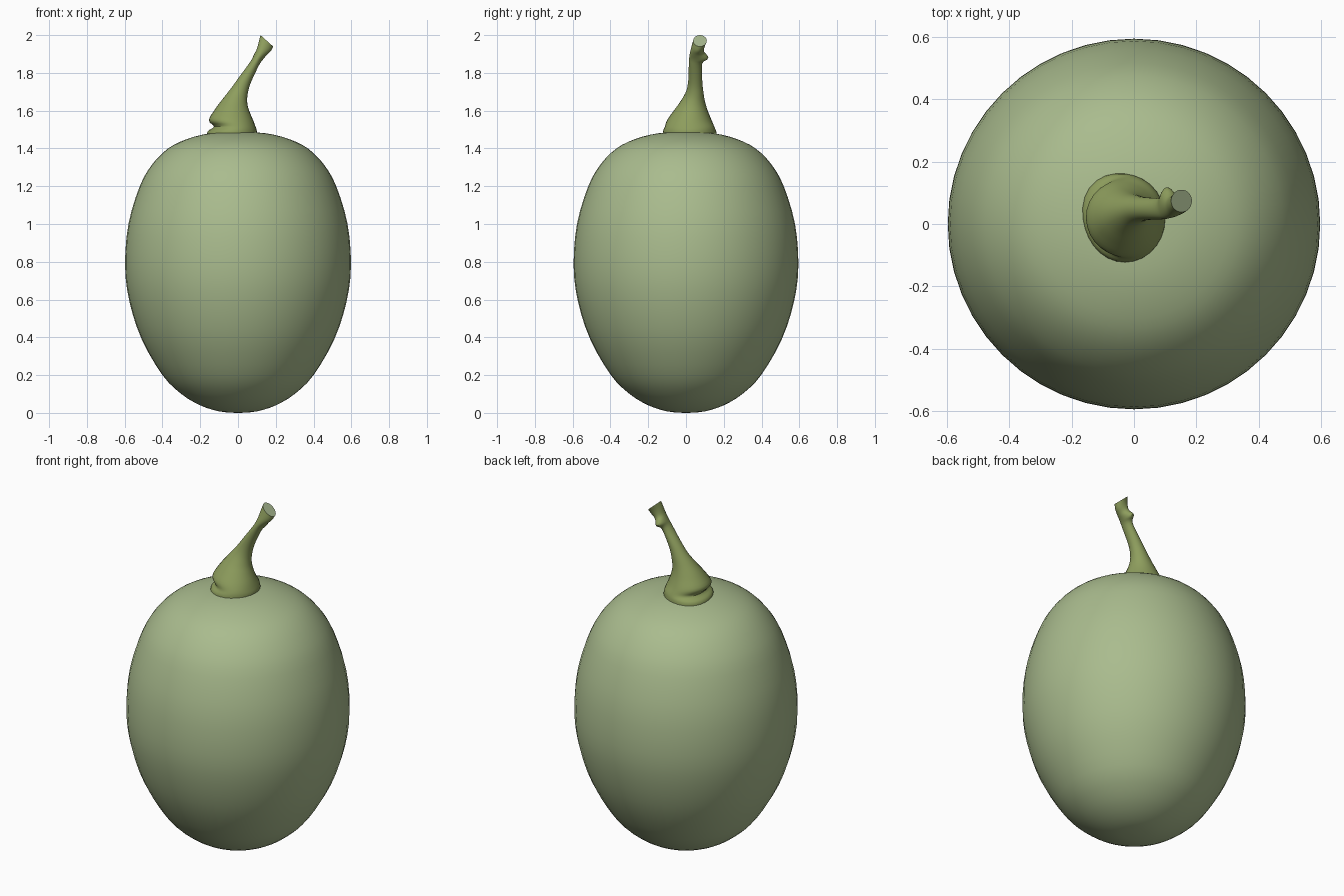
import bpy, bmesh, math
from mathutils import Vector

if "Cube" in bpy.data.objects:
    bpy.data.objects.remove(bpy.data.objects["Cube"])


def material(name, rgb):
    m = bpy.data.materials.new(name)
    m.diffuse_color = (*rgb, 1)
    m.use_nodes = True
    m.node_tree.nodes["Principled BSDF"].inputs["Base Color"].default_value = m.diffuse_color
    return m


def smooth_rows(rows, steps):
    """Catmull-Rom interpolation between rows of numbers."""
    out = []
    n = len(rows)
    for i in range(n - 1):
        p = [Vector(rows[min(max(k, 0), n - 1)]) for k in (i - 1, i, i + 1, i + 2)]
        for s in range(steps):
            t = s / steps
            out.append(0.5 * (2 * p[1] + (p[2] - p[0]) * t
                              + (2 * p[0] - 5 * p[1] + 4 * p[2] - p[3]) * t * t
                              + (3 * p[1] - p[0] - 3 * p[2] + p[3]) * t ** 3))
    out.append(Vector(rows[-1]))
    return out


def loft(name, rings, mats, cap_mat=0):
    """Skin a list of point rings and close both ends."""
    bm = bmesh.new()
    vr = [[bm.verts.new(p) for p in ring] for ring in rings]
    n = len(vr[0])
    for a, b in zip(vr, vr[1:]):
        for i in range(n):
            j = (i + 1) % n
            bm.faces.new((a[i], a[j], b[j], b[i]))
    bm.faces.new(vr[0][::-1])
    bm.faces.new(vr[-1]).material_index = cap_mat
    me = bpy.data.meshes.new(name)
    bm.to_mesh(me)
    bm.free()
    ob = bpy.data.objects.new(name, me)
    bpy.context.collection.objects.link(ob)
    for m in mats:
        me.materials.append(m)
    bpy.ops.object.select_all(action='DESELECT')
    ob.select_set(True)
    bpy.context.view_layer.objects.active = ob
    bpy.ops.object.shade_smooth_by_angle(angle=math.radians(40))
    return ob


fruit_green = material("fruit green", (0.40, 0.50, 0.27))
stem_green = material("stem green", (0.27, 0.34, 0.11))
cut_green = material("pale cut green", (0.38, 0.47, 0.27))

# Fruit body: smooth lathe of (radius, z)
profile = [(0.01, 0.0), (0.10, 0.008), (0.20, 0.04), (0.30, 0.10), (0.40, 0.20),
           (0.51, 0.39), (0.575, 0.59), (0.598, 0.78), (0.58, 1.0), (0.52, 1.2),
           (0.455, 1.315), (0.37, 1.40), (0.27, 1.45), (0.15, 1.48), (0.01, 1.488)]
N = 48
loft("fruit_body",
     [[(r * math.cos(2 * math.pi * i / N), 0.995 * r * math.sin(2 * math.pi * i / N), z)
       for i in range(N)] for r, z in smooth_rows(profile, 3)], [fruit_green])

# Stem sections: z, x min, x max, y min, y max, tilt, corner bulge
sections = [
    (1.45, -0.160, 0.100, -0.125, 0.160, 0.0, 0.12),
    (1.49, -0.155, 0.100, -0.122, 0.157, 0.0, 0.12),
    (1.515, -0.125, 0.093, -0.112, 0.148, 0.0, 0.08),
    (1.55, -0.153, 0.080, -0.100, 0.135, 0.0, 0.03),
    (1.60, -0.122, 0.062, -0.065, 0.115, -0.08, 0.0),
    (1.65, -0.078, 0.050, -0.028, 0.100, -0.25, 0.0),
    (1.70, -0.036, 0.050, 0.000, 0.092, -0.45, 0.0),
    (1.76, 0.005, 0.066, 0.012, 0.086, -0.55, 0.0),
    (1.85, 0.067, 0.110, 0.015, 0.086, -0.55, 0.0),
    (1.88, 0.083, 0.129, 0.017, 0.118, -0.60, 0.0),
    (1.91, 0.100, 0.150, 0.022, 0.096, -0.70, 0.0),
    (1.94, 0.110, 0.173, 0.030, 0.098, -0.80, 0.0),
    (1.97, 0.119, 0.186, 0.038, 0.110, -0.90, 0.0),
]


def stem_ring(row, n=28):
    z, x0, x1, y0, y1, tilt, bulge = row
    pts = []
    for i in range(n):
        a = 2 * math.pi * i / n
        k = 1 + bulge * max(0, math.cos(a - math.radians(140))) ** 4
        dx = k * math.cos(a) * (x1 - x0) / 2
        dy = k * math.sin(a) * (y1 - y0) / 2
        pts.append(((x0 + x1) / 2 + dx, (y0 + y1) / 2 + dy, z + tilt * dx))
    return pts


# Stem with a flared foot, a small knot and a pale slanted cut end
loft("stem", [stem_ring(r) for r in smooth_rows(sections, 4)],
     [stem_green, cut_green], cap_mat=1)
